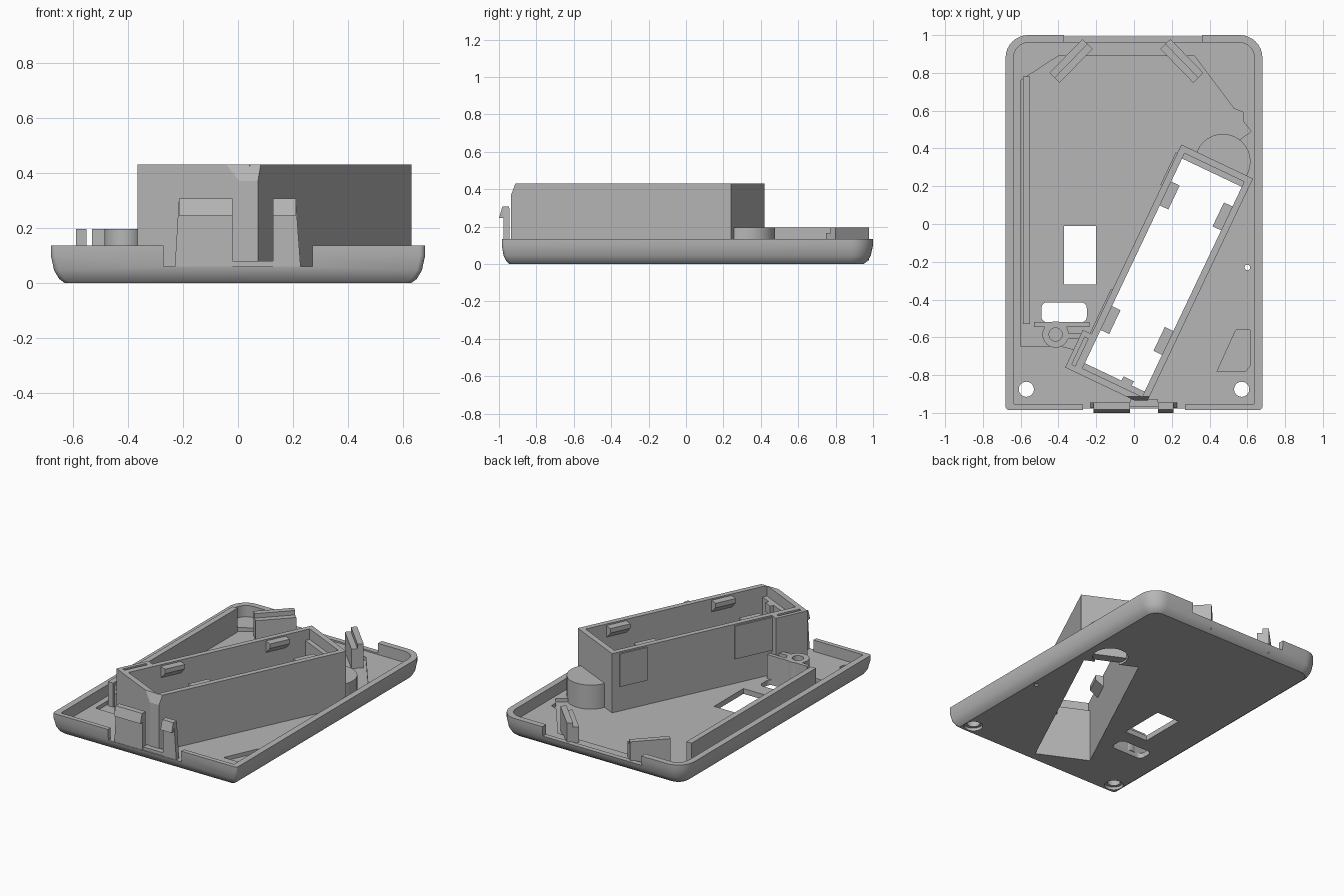
import bpy, bmesh, math
from mathutils import Vector

if "Cube" in bpy.data.objects:
    bpy.data.objects.remove(bpy.data.objects["Cube"], do_unlink=True)

grey = bpy.data.materials.new("matte_grey")
grey.use_nodes = True
grey.diffuse_color = (0.47, 0.47, 0.47, 1)
grey.node_tree.nodes["Principled BSDF"].inputs["Base Color"].default_value = (0.47, 0.47, 0.47, 1)


def loft(name, rings):
    """Solid skinned through rings of equal length."""
    bm = bmesh.new()
    loops = [[bm.verts.new(p) for p in ring] for ring in rings]
    n = len(loops[0])
    for a, b in zip(loops, loops[1:]):
        for i in range(n):
            j = (i + 1) % n
            bm.faces.new((a[i], a[j], b[j], b[i]))
    bm.faces.new(loops[0])
    bm.faces.new(loops[-1])
    bmesh.ops.recalc_face_normals(bm, faces=bm.faces)
    mesh = bpy.data.meshes.new(name)
    bm.to_mesh(mesh)
    bm.free()
    mesh.materials.append(grey)
    obj = bpy.data.objects.new(name, mesh)
    bpy.context.collection.objects.link(obj)
    return obj


def prism(name, pts, lo, hi, axis="z"):
    place = {"x": lambda p, h: (h, p[0], p[1]),
             "y": lambda p, h: (p[0], h, p[1]),
             "z": lambda p, h: (p[0], p[1], h)}[axis]
    return loft(name, [[place(p, h) for p in pts] for h in (lo, hi)])


def rect(x0, x1, y0, y1):
    return [(x0, y0), (x1, y0), (x1, y1), (x0, y1)]


def circle(x, y, r, n=32):
    return [(x + r * math.cos(math.tau * i / n), y + r * math.sin(math.tau * i / n)) for i in range(n)]


def rounded(x0, x1, y0, y1, front, back, n=8):
    """Rectangle with separate front and back corner radii."""
    pts = []
    for cx, cy, r, start in ((x1 - back, y1 - back, back, 0), (x0 + back, y1 - back, back, 90),
                             (x0 + front, y0 + front, front, 180), (x1 - front, y0 + front, front, 270)):
        for i in range(n + 1):
            a = math.radians(start + 90 * i / n)
            pts.append((cx + r * math.cos(a), cy + r * math.sin(a)))
    return pts


def boolean(obj, tool, operation="DIFFERENCE"):
    mod = obj.modifiers.new("bool", "BOOLEAN")
    mod.operation, mod.solver, mod.object = operation, "EXACT", tool
    bpy.context.view_layer.objects.active = obj
    bpy.ops.object.modifier_apply(modifier=mod.name)
    bpy.data.objects.remove(tool, do_unlink=True)


def cut(obj, pts, lo, hi, axis="z"):
    boolean(obj, prism("cutter", pts, lo, hi, axis))


def smooth(obj):
    bpy.ops.object.select_all(action="DESELECT")
    obj.select_set(True)
    bpy.context.view_layer.objects.active = obj
    bpy.ops.object.shade_smooth_by_angle(angle=math.radians(30))


# Slanted frame of the compartment: u across, v along from its front end
ANGLE = math.radians(25.4)
along = Vector((math.sin(ANGLE), math.cos(ANGLE)))
across = Vector((along.y, -along.x))
origin = Vector((-0.13, -0.871))


def slanted(u0, u1, v0, v1):
    return [tuple(origin + across * u + along * v) for u, v in rect(u0, u1, v0, v1)]


FLOOR, RIM, TOP, RIB = 0.06, 0.135, 0.43, 0.195

# Tray shell with a rounded underside
rings = []
for z, d in ((0, 0.05), (0.015, 0.03), (0.045, 0.012), (0.1, 0), (RIM, 0)):
    outline = rounded(d - 0.68, 0.68 - d, d * 0.8 - 0.985, 1 - d, 0.02, 0.12 - d)
    rings.append([(x, y, z) for x, y in outline])
tray = loft("tray", rings)
cut(tray, rounded(-0.638, 0.638, -0.955, 0.96, 0.01, 0.08), FLOOR, 0.3)

# Shallow floor recesses
cut(tray, [(-0.6, -0.645), (-0.37, -0.65), (-0.2, -0.7), (0.4, 0.3), (0.55, 0.44), (0.62, 0.49),
           (0.58, 0.54), (0.58, 0.59), (0.53, 0.61), (0.32, 0.89), (-0.4, 0.89), (-0.6, 0.76)], 0.035, 0.3)
cut(tray, [(0.44, -0.78), (0.59, -0.78), (0.615, -0.75), (0.615, -0.56), (0.54, -0.56)], 0.035, 0.3)

# Gaps in the front and back rim
cut(tray, rect(-0.27, 0.27, -1.2, -0.93), FLOOR, 0.3)
cut(tray, rect(-0.37, 0.36, 0.9, 1.2), FLOOR + 0.01, 0.3)

# Openings through the floor
cut(tray, slanted(-0.175, 0.175, 0.065, 1.265), -0.1, 0.3)
cut(tray, rect(-0.37, -0.2, -0.32, -0.01), -0.1, 0.3)
cut(tray, rounded(-0.49, -0.25, -0.52, -0.415, 0.03, 0.03), -0.1, 0.3)
cut(tray, circle(0.6, -0.23, 0.015, 12), -0.1, 0.3)
cut(tray, circle(0.47, 0.33, 0.11), -0.1, 0.1)
for x in (-0.57, 0.57):
    cut(tray, circle(x, -0.875, 0.04), -0.1, 0.3)
    cut(tray, circle(x, -0.875, 0.058), -0.1, 0.02)
smooth(tray)

# Slanted compartment, open above and below
box = prism("compartment", slanted(-0.21, 0.21, 0, 1.33), 0.015, TOP)
boolean(box, prism("side_bulge", slanted(-0.26, -0.2, 0, 0.22), 0.03, TOP), "UNION")
cut(box, slanted(-0.175, 0.175, 0.065, 1.265), -0.1, 0.6)
cut(box, slanted(-0.175, 0.175, 0.035, 1.295), 0.36, 0.6)
cut(box, slanted(-0.235, -0.215, 0.03, 0.19), 0.2, 0.6)
cut(box, [(-1.1, -0.1), (-0.935, -0.1), (-0.935, 0.37), (-0.905, 0.45), (-1.1, 0.45)], -1, 1, "x")

# Thin panels on the compartment's outer side
for v0, v1 in ((0.22, 0.48), (1.09, 1.28)):
    prism("side_panel", slanted(-0.219, -0.205, v0, v1), 0.2, TOP - 0.01)


def wedge(name, side, v):
    """Retaining tab, wide at the top and tapering into the wall."""
    low = slanted(side * 0.178, side * 0.185, v, v + 0.14)
    high = slanted(side * 0.125, side * 0.185, v, v + 0.14)
    loft(name, [[(x, y, z) for x, y in ring]
                for ring, z in ((low, 0.34), (high, 0.39), (high, 0.42))])


# Retaining tabs inside the compartment
for v in (0.23, 0.96):
    wedge("left_tab", -1, v + 0.03)
    wedge("right_tab", 1, v + 0.05)
prism("front_tab", slanted(0.04, 0.1, 0.03, 0.09), 0.3, 0.36)

# Rounded lug behind the compartment
lug = prism("rear_lug", circle(0.47, 0.33, 0.147), 0.03, RIB)
cut(lug, circle(0.47, 0.33, 0.11), -0.1, 0.15)
cut(lug, slanted(-0.4, 0.4, 0.7, 1.3), -0.1, 0.3)
smooth(lug)

# Long rib along the side and wall of the screw boss
prism("side_rib", rect(-0.588, -0.55, -0.53, 0.78), 0.02, RIB)
prism("boss_wall", rect(-0.53, -0.235, -0.545, -0.52), 0.03, RIB)
boss = prism("screw_boss", circle(-0.415, -0.585, 0.07), 0.03, RIB)
boolean(boss, prism("boss_web", rect(-0.37, -0.28, -0.61, -0.58), 0.03, RIB), "UNION")
cut(boss, circle(-0.415, -0.585, 0.035), 0.08, 0.3)
smooth(boss)

# Angled double clips at the back
for side, cx in ((-1, -0.335), (1, 0.255)):
    run = Vector((-side * 0.7, 0.72)).normalized()
    out = Vector((side * run.y, side * -run.x))
    for name, o0, o1, top in (("inner_clip", -0.04, -0.003, 0.165), ("outer_clip", -0.003, 0.035, RIB)):
        corners = [Vector((cx, 0.865)) + run * a + out * o for a, o in rect(-0.125, 0.125, o0, o1)]
        prism(name, [tuple(c) for c in corners], 0.02, top)

# Front snap clips with sloped hooks
for name, x0, x1, flare0, flare1 in (("wide_snap", -0.215, -0.02, -0.23, -0.02),
                                     ("narrow_snap", 0.128, 0.21, 0.128, 0.228)):
    prism(name, [(flare0, 0.05), (flare1, 0.05), (x1, 0.3), (x0, 0.3)], -0.975, -0.945, "y")
    prism(name + "_hook", [(-0.97, 0.245), (-1, 0.245), (-0.982, 0.307), (-0.945, 0.307)], x0, x1, "x")
prism("front_sill", rect(-0.02, 0.128, -0.97, -0.93), 0.05, 0.08)
